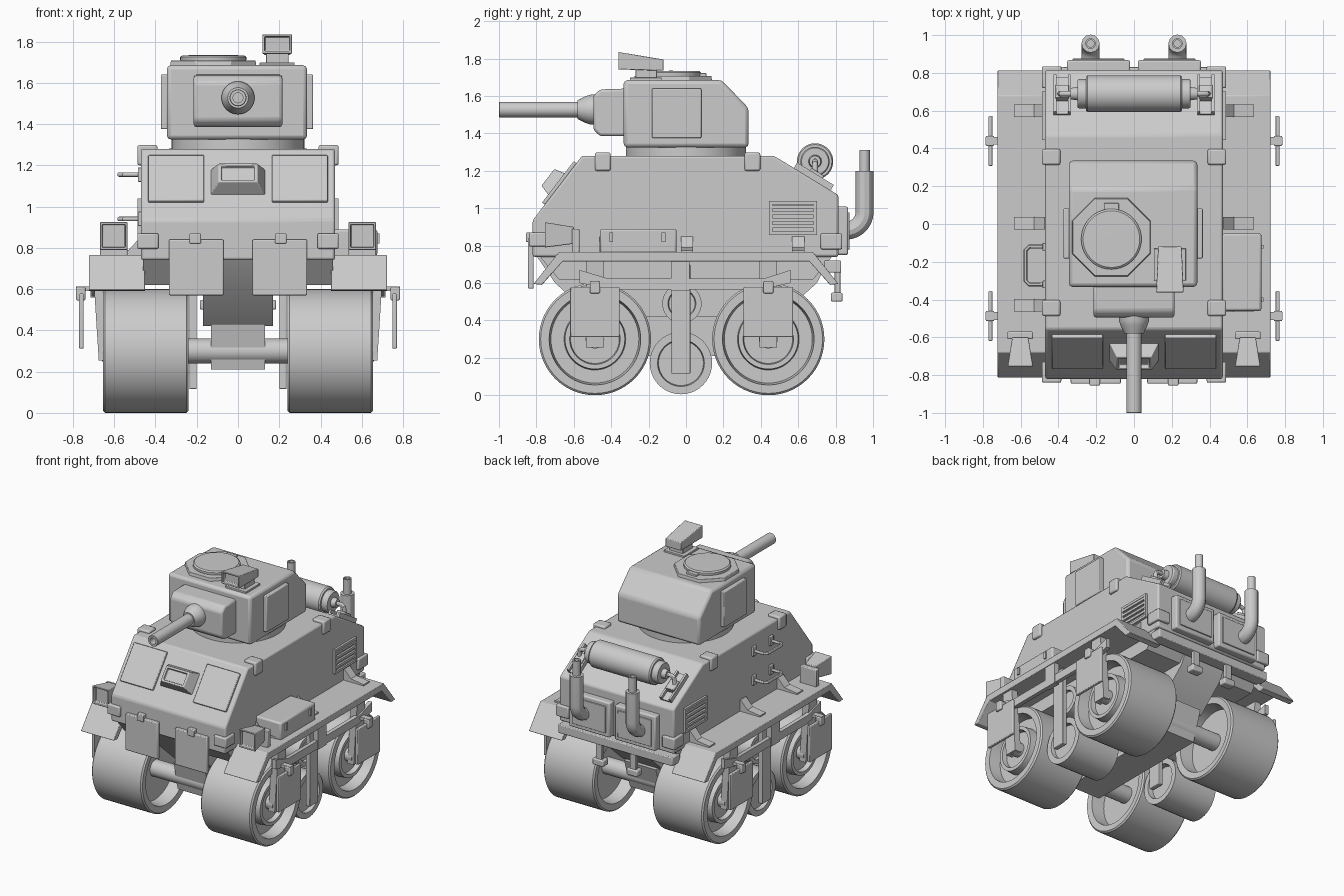
import bpy, bmesh
from math import pi, sin, cos, radians
from mathutils import Matrix, Vector

if "Cube" in bpy.data.objects:
    bpy.data.objects.remove(bpy.data.objects["Cube"])

I = Matrix.Identity(4)

def finish(name, bm, bevel=0, mirror=False, mat=I):
    bmesh.ops.transform(bm, matrix=mat, verts=bm.verts)
    bmesh.ops.recalc_face_normals(bm, faces=bm.faces)
    me = bpy.data.meshes.new(name)
    bm.to_mesh(me)
    bm.free()
    ob = bpy.data.objects.new(name, me)
    bpy.context.collection.objects.link(ob)
    if mirror:
        ob.modifiers.new("Mirror", 'MIRROR').use_mirror_merge = False
    if bevel:
        b = ob.modifiers.new("Bevel", 'BEVEL')
        b.width, b.segments, b.limit_method = bevel, 2, 'ANGLE'
    return ob

def recess(bm, face, rim, depth):
    bmesh.ops.inset_individual(bm, faces=[face], thickness=rim)
    bmesh.ops.inset_individual(bm, faces=[face], thickness=0.002, depth=-depth)

def box(name, x, y, z, bevel=0, mirror=False, mat=I):
    bm = bmesh.new()
    bmesh.ops.create_cube(bm, size=1)
    for v in bm.verts:
        v.co = [r[0] if c < 0 else r[1] for r, c in zip((x, y, z), v.co)]
    return finish(name, bm, bevel, mirror, mat)

def prism(name, pts, x0, x1, bevel=0, mirror=False, mat=I):
    """Extrude a (y, z) profile from x0 to x1."""
    bm = bmesh.new()
    f = bm.faces.new([bm.verts.new((x0, y, z)) for y, z in pts])
    ext = bmesh.ops.extrude_face_region(bm, geom=[f])['geom']
    bmesh.ops.translate(bm, vec=(x1 - x0, 0, 0), verts=[v for v in ext if isinstance(v, bmesh.types.BMVert)])
    return finish(name, bm, bevel, mirror, mat)

def lathe(name, prof, loc, axis='Z', mirror=False, steps=40):
    """Spin (radius, height) points about an axis; Y heights run to the front."""
    bm = bmesh.new()
    vs = [bm.verts.new((r, 0, h)) for r, h in prof]
    es = [bm.edges.new(p) for p in zip(vs, vs[1:])]
    bmesh.ops.spin(bm, geom=vs + es, cent=(0, 0, 0), axis=(0, 0, 1), angle=2 * pi, steps=steps, use_merge=True)
    bmesh.ops.remove_doubles(bm, verts=bm.verts, dist=1e-4)
    rot = {'Z': I, 'X': Matrix.Rotation(pi / 2, 4, 'Y'), 'Y': Matrix.Rotation(pi / 2, 4, 'X')}[axis]
    return finish(name, bm, 0, mirror, Matrix.Translation(loc) @ rot)

def hood(name, x, w0, w1, y0, y1, zf, zb, mirror=False, rim=0.016):
    """Flared housing, open at the front: y0/w0/zf front, y1/w1/zb back."""
    bm = bmesh.new()
    bmesh.ops.create_cube(bm, size=1)
    for v in bm.verts:
        w, y, z = (w0, y0, zf) if v.co.y < 0 else (w1, y1, zb)
        v.co = (x + v.co.x * w, y, z[0] if v.co.z < 0 else z[1])
    bm.normal_update()
    recess(bm, min(bm.faces, key=lambda f: f.calc_center_median().y), rim, 0.03)
    return finish(name, bm, 0.004, mirror)

def tube(name, pts, r, mirror=False):
    cu = bpy.data.curves.new(name, 'CURVE')
    cu.dimensions, cu.bevel_depth, cu.bevel_resolution, cu.use_fill_caps = '3D', r, 4, True
    s = cu.splines.new('POLY')
    s.points.add(len(pts) - 1)
    for p, c in zip(s.points, pts):
        p.co = (*c, 1)
    tmp = bpy.data.objects.new(name, cu)
    bpy.context.collection.objects.link(tmp)
    bm = bmesh.new()
    me = tmp.to_mesh()
    bm.from_mesh(me)
    tmp.to_mesh_clear()
    bpy.data.objects.remove(tmp)
    return finish(name + "_mesh", bm, 0, mirror)

# Hull, floor and keel
prism("hull", [(-.82, .74), (-.82, .935), (-.556, 1.28), (.47, 1.28), (.815, 1.07), (.815, .74)], -.47, .47, .012)
prism("hull_floor", [(-.78, .74), (-.68, .62), (.68, .62), (.78, .74)], -.46, .46)
prism("lower_hull", [(-.81, .76), (-.7, .6), (-.5, .42), (.5, .42), (.7, .6), (.78, .76)], -.17, .17)
prism("keel", [(-.57, .43), (-.52, .21), (.47, .21), (.54, .43)], -.13, .13)

# Glacis plates and driver visor
front = Matrix.Translation((0, -.688, 1.107)) @ Matrix.Rotation(radians(52.6), 4, 'X')
box("glacis_plate", (.165, .435), (-.11, .168), (-.01, .018), .005, True, front)
bm = bmesh.new()
bmesh.ops.create_cube(bm, size=1)
for v in bm.verts:
    k = .7 if v.co.z > 0 else 1
    v.co = (v.co.x * .27 * k, .015 + v.co.y * .16 * k, .075 if v.co.z > 0 else -.01)
bm.normal_update()
recess(bm, max(bm.faces, key=lambda f: f.calc_center_median().z), .02, .02)
finish("driver_visor", bm, .004, False, front)

# Front flaps with hinges, edge clips on the hull
box("front_flap", (.07, .335), (-.845, -.815), (.57, .84), .006, True)
box("front_flap_hinge", (.18, .235), (-.855, -.81), (.82, .87), .005, True)
box("front_corner_clip", (.385, .488), (-.84, -.73), (.795, .87), .008, True)
box("rear_corner_clip", (.385, .488), (.72, .835), (.78, .865), .008, True)
for y in (-.445, .355):
    box("roof_edge_clip", (.39, .488), (y - .042, y + .042), (1.2, 1.298), .01, True)

# Fenders, gussets, side rails
prism("fender", [(-.815, .595), (-.68, .765), (.68, .765), (.815, .595), (.77, .59), (.66, .715),
                 (-.66, .715), (-.77, .59)], .45, .722, .004, True)
prism("side_rail", [(-.57, .67), (-.42, .625), (.42, .625), (.56, .67), (.56, .6), (.4, .565),
                    (-.4, .565), (-.57, .6)], .68, .71, 0, True)
box("rail_hanger", (.675, .715), (-.08, .02), (.56, .73), 0, True)
for y in (-.43, .005, .6):
    bm = bmesh.new()
    f = bm.faces.new([bm.verts.new((x, y - .033, z)) for x, z in
                      ((.46, .76), (.635, .76), (.635, .775), (.53, .79), (.475, .85), (.46, .85))])
    e = bmesh.ops.extrude_face_region(bm, geom=[f])['geom']
    bmesh.ops.translate(bm, vec=(0, .066, 0), verts=[v for v in e if isinstance(v, bmesh.types.BMVert)])
    finish("fender_gusset", bm, 0, True)

# Side toolbox (right) and grab handles (left)
box("toolbox", (.465, .675), (-.46, -.05), (.76, .89), .012)
for y in (-.4, -.12):
    box("toolbox_latch", (.67, .685), (y - .01, y + .01), (.82, .87))
for z in (1.155, .94):
    tube("grab_handle", [(-.46, -.32, z), (-.555, -.32, z), (-.575, -.3, z), (-.575, -.14, z),
                         (-.555, -.12, z), (-.46, -.12, z)], .011)
    for y in (-.32, -.12):
        box("handle_foot", (-.485, -.465), (y - .02, y + .02), (z - .035, z + .035), .004)

# Headlights
hood("headlight", .602, .135, .085, -.755, -.6, (.79, .925), (.81, .9), True)
box("headlight_bracket", (.535, .67), (-.61, -.57), (.76, .89), .006, True)

# Side louvers
box("louver_back", (.46, .474), (.445, .7), (.86, 1.035), 0, True)
for z in (.866, 1.029):
    box("louver_frame", (.465, .486), (.445, .7), (z - .009, z + .009), 0, True)
for y in (.453, .692):
    box("louver_frame_side", (.465, .486), (y - .009, y + .009), (.86, 1.035), 0, True)
for i in range(4):
    z = .895 + i * .034
    prism("louver_slat", [(.455, z), (.69, z), (.69, z + .018), (.455, z + .018)], .465, .488, 0, True)

# Running gear
for y in (-.487, .44):
    lathe("road_wheel", [(0, .34), (.235, .34), (.245, .245), (.29, .24), (.3, .25), (.3, .645), (.29, .655),
                         (.245, .655), (.235, .57), (.165, .57), (.16, .635), (.135, .635), (.13, .6), (0, .6)],
          (0, y, .3), 'X', True, 56)
    lathe("axle", [(0, -.36), (.06, -.36), (.06, .36), (0, .36)], (0, y, .3), 'X')
    bm = bmesh.new()
    bmesh.ops.create_cube(bm, size=1)
    for v in bm.verts:
        top = v.co.z > 0
        v.co = ((.68 if top else .65) + v.co.x * .05, y + v.co.y * .095, .73 if top else .255)
    finish("wheel_arm", bm, 0, True)
    lathe("wheel_hub_pin", [(0, .58), (.05, .58), (.05, .66), (0, .66)], (0, y, .3), 'X', True)
    # Hanging plate hooked on the fender edge
    box("hanging_plate", (.748, .77), (y - .132, y + .132), (.312, .578), .005, True)
    box("plate_hinge", (.74, .785), (y - .027, y + .027), (.545, .61), .006, True)
    box("plate_hook", (.69, .785), (y - .02, y + .02), (.59, .612), 0, True)
lathe("lower_roller", [(0, .29), (.12, .29), (.125, .25), (.165, .25), (.167, .6), (.125, .6), (.12, .57), (0, .57)],
      (0, -.027, .172), 'X', True)
lathe("upper_roller", [(0, .3), (.105, .3), (.105, .58), (.075, .58), (.07, .56), (0, .56)],
      (0, -.022, .49), 'X', True)
for x in (.2, .61):
    box("roller_arm", (x, x + .035), (-.077, .023), (.115, .7), .004, True)

# Turret ring, turret and side plates
lathe("turret_ring", [(0, 1.26), (.322, 1.26), (.322, 1.34), (0, 1.34)], (0, 0, 0), 'Z', False, 56)
prism("turret", [(-.333, 1.325), (-.333, 1.685), (.19, 1.685), (.335, 1.535), (.335, 1.325)], -.345, .335, .02)
for x in (-.357, .347):
    box("turret_side_plate", (x - .017, x + .017), (-.182, .082), (1.375, 1.64), .006)

# Mantlet and gun
prism("mantlet", [(-.3, 1.385), (-.3, 1.64), (-.46, 1.635), (-.495, 1.6), (-.495, 1.42), (-.46, 1.385)],
      -.215, .215, .014)
lathe("gun_collar", [(0, .46), (.08, .46), (.08, .51), (.072, .535), (.05, .58), (0, .58)], (0, 0, 1.527), 'Y')
lathe("gun_barrel", [(0, .5), (.041, .5), (.041, .997), (.038, 1), (.024, 1), (.024, .93), (0, .93)],
      (0, 0, 1.527), 'Y', False, 28)

# Roof hatch and sight
bm = bmesh.new()
bmesh.ops.create_cone(bm, cap_ends=True, segments=8, radius1=.226, radius2=.222, depth=.025)
finish("hatch_base", bm, .003, False, Matrix.Translation((-.12, -.07, 1.695)) @ Matrix.Rotation(pi / 8, 4, 'Z'))
lathe("hatch_lid", [(0, 1.69), (.155, 1.69), (.16, 1.71), (.16, 1.725), (.15, 1.733), (0, 1.735)], (-.12, -.08, 0))
box("hatch_hinge", (-.16, -.08), (.075, .11), (1.7, 1.722), .004)
box("sight_base", (.105, .275), (-.3, -.13), (1.68, 1.698), .003)
box("sight_post", (.135, .245), (-.27, -.155), (1.69, 1.75), .004)
hood("roof_sight", .19, .145, .125, -.362, -.12, (1.742, 1.835), (1.735, 1.795))

# Rear canister with end pipes and slope brackets
cap = [(0, .335), (.03, .335), (.035, .3), (.072, .3), (.078, .29), (.078, .255), (.09, .255), (.097, .245)]
lathe("canister", [(r, -h) for r, h in cap] + cap[::-1], (0, .69, 1.25), 'X')
tube("canister_pipe", [(.32, .69, 1.25), (.365, .69, 1.25), (.385, .69, 1.24), (.39, .69, 1.22), (.39, .69, 1.12)],
     .015, True)
rear = Matrix.Translation((0, .67, 1.157)) @ Matrix.Rotation(radians(-31.5), 4, 'X')
box("bracket_base", (.335, .425), (-.11, .12), (-.01, .012), 0, True, rear)
for x in (.335, .41):
    box("bracket_side", (x, x + .015), (-.11, .12), (0, .035), 0, True, rear)
box("bracket_block", (.345, .415), (-.03, .05), (0, .05), .004, True, rear)

# Rear boxes and exhausts
box("rear_box", (.02, .355), (.8, .867), (.75, 1.008), .01, True)
box("rear_box_panel", (.05, .325), (.86, .875), (.78, .978), .003, True)
arc = [(.23, .855 + .1 * sin(a), .98 - .1 * cos(a)) for a in [i * pi / 16 for i in range(9)]]
tube("exhaust_pipe", [(.23, .82, .88)] + arc + [(.23, .955, 1.2)], .048, True)
lathe("exhaust_tip", [(0, 1.18), (.028, 1.18), (.028, 1.31), (.019, 1.31), (.019, 1.25), (0, 1.25)],
      (.23, .955, 0), 'Z', True, 20)

# Rear beam and tow shackles
box("rear_beam", (-.47, .47), (.74, .83), (.655, .72), .006)
box("tow_bar", (.115, .165), (.795, .825), (.51, .67), .004, True)
box("tow_shackle", (.095, .185), (.775, .837), (.5, .548), .008, True)

# Smooth shading with crisp edges
bpy.ops.object.select_all(action='DESELECT')
for ob in bpy.context.scene.objects:
    ob.select_set(True)
    bpy.context.view_layer.objects.active = ob
bpy.ops.object.shade_smooth_by_angle(angle=radians(30))
